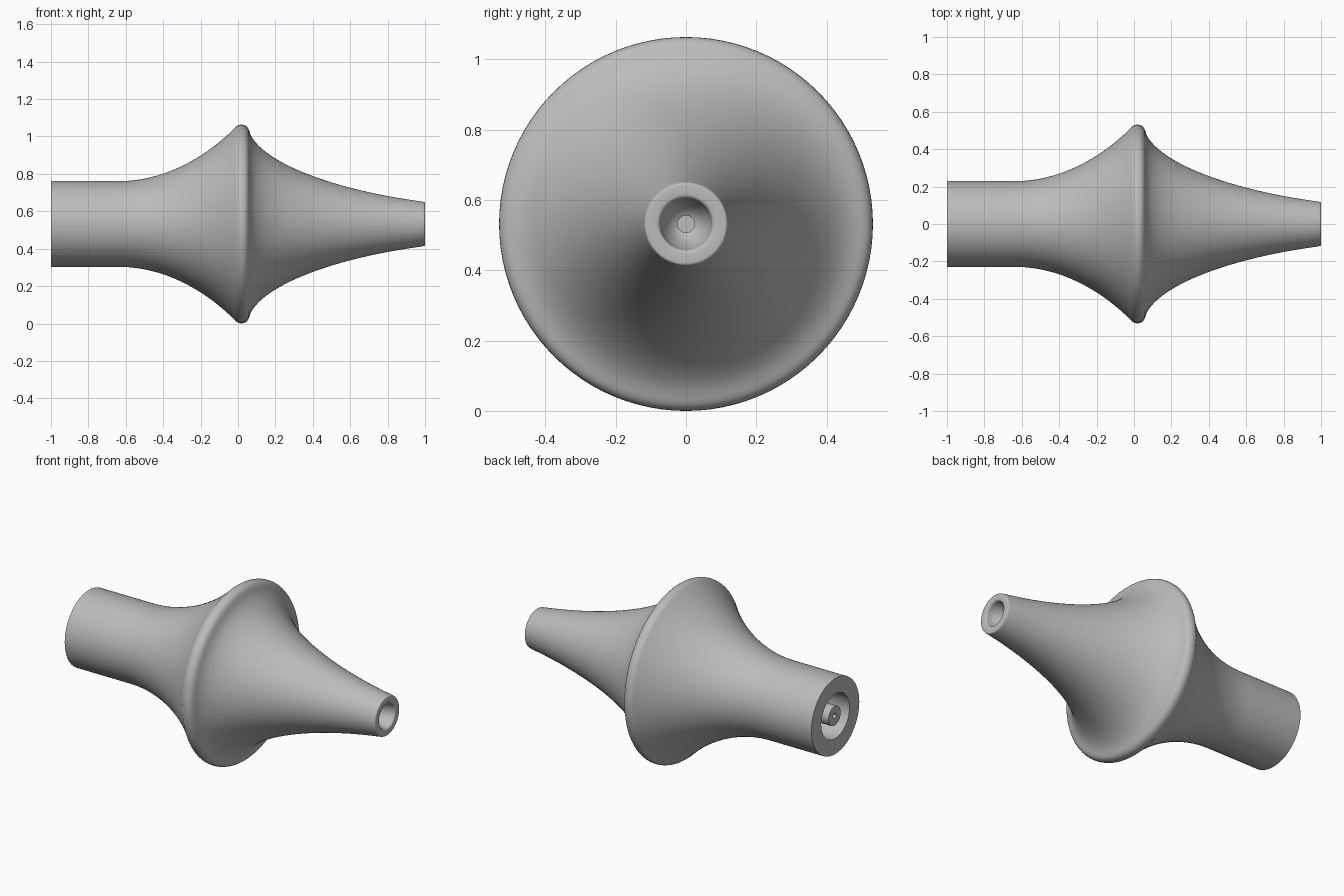
import bpy, bmesh, math
from mathutils import Vector, Matrix
from mathutils.geometry import interpolate_bezier

if "Cube" in bpy.data.objects:
    bpy.data.objects.remove(bpy.data.objects["Cube"])

AXIS_Z = 0.532
SEGMENTS = 96

grey = bpy.data.materials.new("plain grey")
grey.use_nodes = True
colour = (0.5, 0.5, 0.5, 1)
grey.diffuse_color = colour
grey.node_tree.nodes["Principled BSDF"].inputs["Base Color"].default_value = colour


def curve(p, h1, h2, q, n=16):
    """Points (x, radius) along a smooth curve."""
    return [tuple(v)[:2] for v in
            interpolate_bezier(*(Vector((*c, 0)) for c in (p, h1, h2, q)), n)]


def lathe(name, profile):
    """Spin a profile of (x, radius) points around the long axis."""
    bm = bmesh.new()
    verts = [bm.verts.new((x, 0, r)) for x, r in profile]
    edges = [bm.edges.new(pair) for pair in zip(verts, verts[1:])]
    bmesh.ops.spin(bm, geom=verts + edges, cent=(0, 0, 0), axis=(1, 0, 0),
                   angle=math.tau, steps=SEGMENTS, use_duplicate=False)
    bmesh.ops.remove_doubles(bm, verts=bm.verts, dist=1e-5)
    bmesh.ops.recalc_face_normals(bm, faces=bm.faces)
    bmesh.ops.translate(bm, verts=bm.verts, vec=(0, 0, AXIS_Z))
    mesh = bpy.data.meshes.new(name)
    bm.to_mesh(mesh)
    bm.free()
    mesh.materials.append(grey)
    obj = bpy.data.objects.new(name, mesh)
    bpy.context.collection.objects.link(obj)
    bpy.ops.object.select_all(action="DESELECT")
    obj.select_set(True)
    bpy.context.view_layer.objects.active = obj
    bpy.ops.object.shade_smooth_by_angle(angle=math.radians(35))
    return obj


# Flared body: socket in the wide end, funnel and bore in the narrow end
body = [(-0.7, 0), (-0.7, 0.135), (-1, 0.135), (-1, 0.229)]
body += curve((-0.64, 0.229), (-0.36, 0.229), (-0.14, 0.39), (-0.015, 0.515))
body += curve((-0.008, 0.522), (0.005, 0.535), (0.042, 0.537), (0.055, 0.51), 8)
body += curve((0.06, 0.497), (0.1, 0.35), (0.46, 0.19), (0.985, 0.12), 24)
body += curve((0.99, 0.119), (0.997, 0.118), (1, 0.116), (1, 0.11), 5)
body += curve((1, 0.085), (1, 0.072), (0.99, 0.074), (0.97, 0.07), 6)
body += curve((0.96, 0.067), (0.93, 0.055), (0.91, 0.045), (0.9, 0.024), 8)
body += [(0.8, 0.024), (0.8, 0)]
lathe("flared_body", body)

# Hollow centre pin inside the socket
lathe("centre_pin", [(-0.7, 0.058), (-0.995, 0.058), (-0.995, 0.015),
                     (-0.8, 0.015), (-0.8, 0)])
